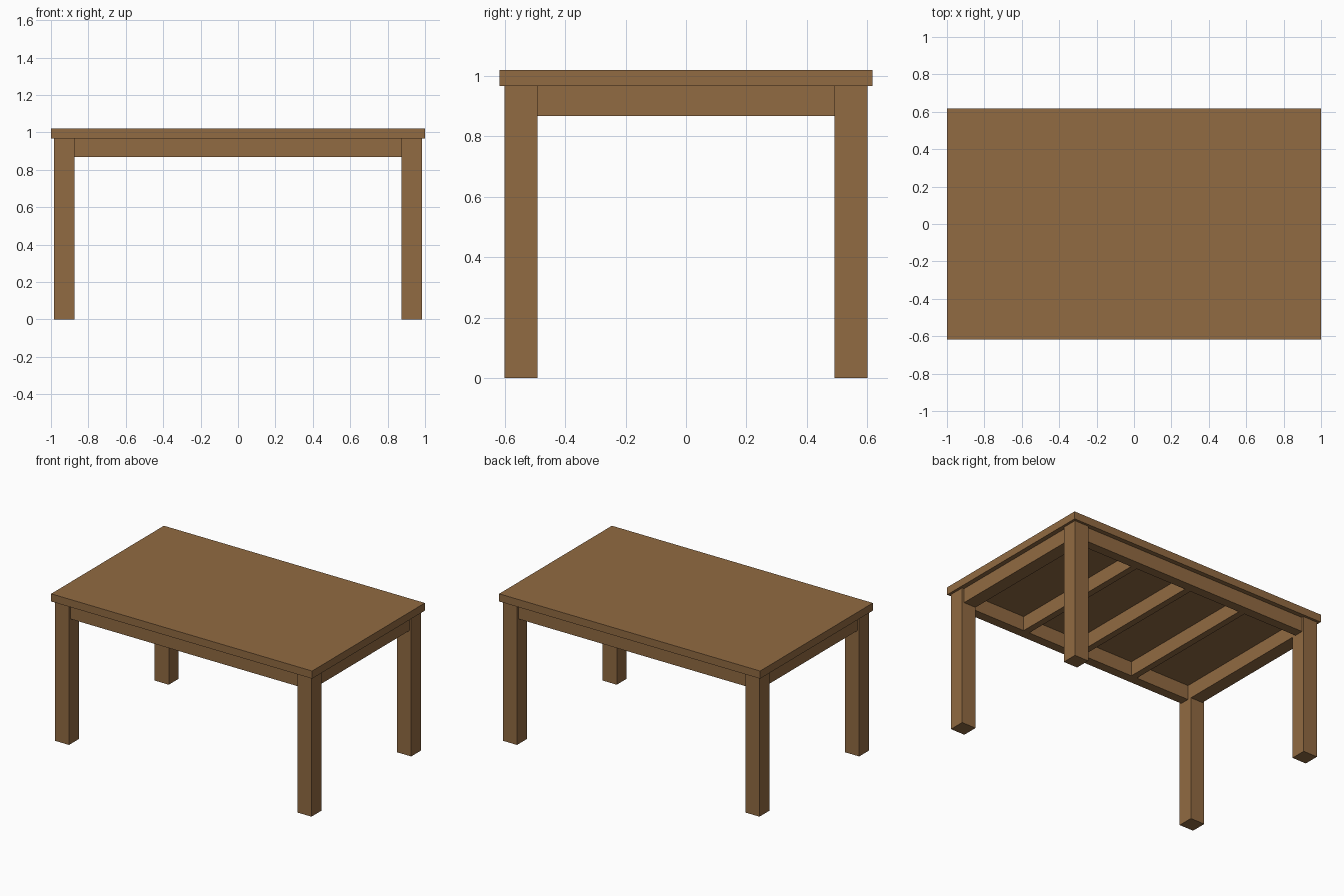
import bpy
import bmesh
from mathutils import Matrix, Vector

cube = bpy.data.objects.get("Cube")
if cube:
    bpy.data.objects.remove(cube, do_unlink=True)

# One wood colour for the whole table
WOOD = (0.285, 0.145, 0.054, 1.0)
wood = bpy.data.materials.new("brown_wood")
wood.use_nodes = True
wood.diffuse_color = WOOD
bsdf = next(n for n in wood.node_tree.nodes if n.type == 'BSDF_PRINCIPLED')
bsdf.inputs["Base Color"].default_value = WOOD
bsdf.inputs["Roughness"].default_value = 0.8


def box(name, low, high):
    """Flat-sided board between two opposite corners."""
    low, high = Vector(low), Vector(high)
    bm = bmesh.new()
    bmesh.ops.create_cube(bm, size=1, matrix=Matrix.Diagonal((*(high - low), 1)))
    mesh = bpy.data.meshes.new(name)
    bm.to_mesh(mesh)
    bm.free()
    mesh.materials.append(wood)
    obj = bpy.data.objects.new(name, mesh)
    obj.location = (low + high) / 2
    bpy.context.scene.collection.objects.link(obj)
    return obj


TOP_X, TOP_Y, TOP_Z = 1.0, 0.617, 1.02
UNDER, RAIL_Z = 0.967, 0.867            # underside of top, bottom of rails
LEG_X, LEG_Y, LEG = 0.983, 0.6, 0.108   # outer leg faces and leg width
IN_X, IN_Y = LEG_X - LEG, LEG_Y - LEG   # inner leg faces
RECESS = 0.015
RAIL_IN_Y = 0.52

# Table top
box("table_top", (-TOP_X, -TOP_Y, UNDER), (TOP_X, TOP_Y, TOP_Z))

# Four legs
for sx, side in ((1, "left"), (-1, "right")):
    for sy, end in ((-1, "front"), (1, "back")):
        xs = sorted((sx * IN_X, sx * LEG_X))
        ys = sorted((sy * IN_Y, sy * LEG_Y))
        box(f"{end}_{side}_leg", (xs[0], ys[0], 0), (xs[1], ys[1], UNDER))

# Long rails at front and back
for sy, end in ((-1, "front"), (1, "back")):
    ys = sorted((sy * RAIL_IN_Y, sy * (LEG_Y - RECESS)))
    box(f"{end}_rail", (-IN_X, ys[0], RAIL_Z), (IN_X, ys[1], UNDER))

# Short rails at the ends
for sx, side in ((1, "left"), (-1, "right")):
    xs = sorted((sx * IN_X, sx * (LEG_X - RECESS)))
    box(f"{side}_rail", (xs[0], -IN_Y, RAIL_Z), (xs[1], IN_Y, UNDER))

# Cross beams under the top
BEAM = 0.045
for i, name in enumerate(("right", "middle", "left")):
    x = (i - 1) * IN_X / 2
    box(f"{name}_cross_beam", (x - BEAM / 2, -RAIL_IN_Y, RAIL_Z),
        (x + BEAM / 2, RAIL_IN_Y, UNDER))
